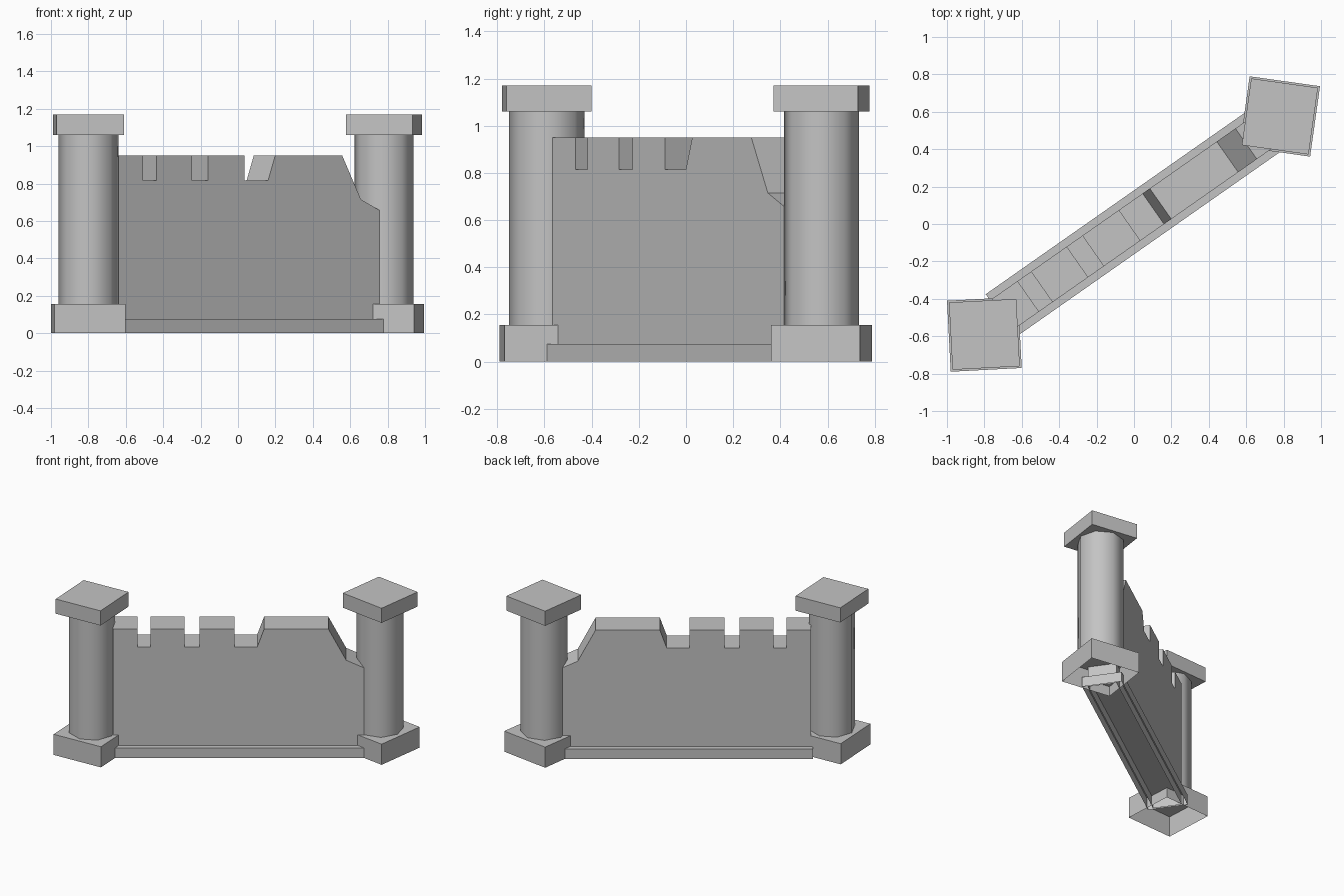
import bpy, bmesh, math
from mathutils import Matrix

if "Cube" in bpy.data.objects:
    bpy.data.objects.remove(bpy.data.objects["Cube"])

stone = bpy.data.materials.new("grey stone")
stone.diffuse_color = (0.55, 0.55, 0.55, 1)
stone.use_nodes = True
stone.node_tree.nodes["Principled BSDF"].inputs["Base Color"].default_value = stone.diffuse_color


def prism(name, outline, depth, matrix, open_bottom=False, smooth=False):
    """Extrude a flat outline along local z, then place it."""
    bm = bmesh.new()
    face = bm.faces.new([bm.verts.new((x, y, 0)) for x, y in outline])
    new = bmesh.ops.extrude_face_region(bm, geom=[face])["geom"]
    bmesh.ops.translate(bm, vec=(0, 0, depth),
                        verts=[v for v in new if isinstance(v, bmesh.types.BMVert)])
    bmesh.ops.transform(bm, matrix=matrix, verts=bm.verts)
    bmesh.ops.recalc_face_normals(bm, faces=bm.faces)
    if open_bottom:
        bottom = [f for f in bm.faces if all(v.co.z < 0.001 for v in f.verts)]
        bmesh.ops.delete(bm, geom=bottom, context='FACES')
    for f in bm.faces:
        f.smooth = smooth and abs(f.normal.z) < 0.5
    mesh = bpy.data.meshes.new(name)
    bm.to_mesh(mesh)
    bm.free()
    mesh.materials.append(stone)
    obj = bpy.data.objects.new(name, mesh)
    bpy.context.collection.objects.link(obj)
    return obj


def rect(w, d):
    return [(-w, -d), (w, -d), (w, d), (-w, d)]


def ring(radius, sides):
    return [(radius * math.cos(2 * math.pi * i / sides),
             radius * math.sin(2 * math.pi * i / sides)) for i in range(sides)]


def place(x, y, z, degrees):
    return Matrix.Translation((x, y, z)) @ Matrix.Rotation(math.radians(degrees), 4, 'Z')


# Towers: square foot, eight-sided shaft, square cap
for side, x, y, turn in (("left", -0.80, -0.59, 3), ("right", 0.78, 0.575, -8)):
    prism(side + "_tower_foot", rect(0.19, 0.19), 0.155, place(x, y, 0, turn), open_bottom=True)
    prism(side + "_tower_shaft", ring(0.16, 8), 0.905, place(x, y, 0.155, turn), smooth=True)
    prism(side + "_tower_cap", rect(0.18, 0.18), 0.11, place(x, y, 1.06, turn))

# Diagonal wall with notched top and broken right end
wall_frame = place(0, 0.009, 0, 35)
top, notch = 0.95, 0.815
profile = [(-0.858, 0), (0.858, 0), (0.858, 0.655), (0.732, 0.715), (0.61, top),
           (0.173, top), (0.126, notch), (-0.028, notch), (-0.028, top)]
for right, left in ((-0.267, -0.369), (-0.602, -0.69)):
    profile += [(right, top), (right, notch), (left, notch), (left, top)]
profile.append((-0.858, top))
upright = Matrix.Translation((0, 0.1, 0)) @ Matrix.Rotation(math.pi / 2, 4, 'X')
prism("wall", profile, 0.2, wall_frame @ upright, open_bottom=True)

# Low ledge along the wall foot
prism("wall_plinth", rect(0.87, 0.14), 0.075, wall_frame, open_bottom=True)
